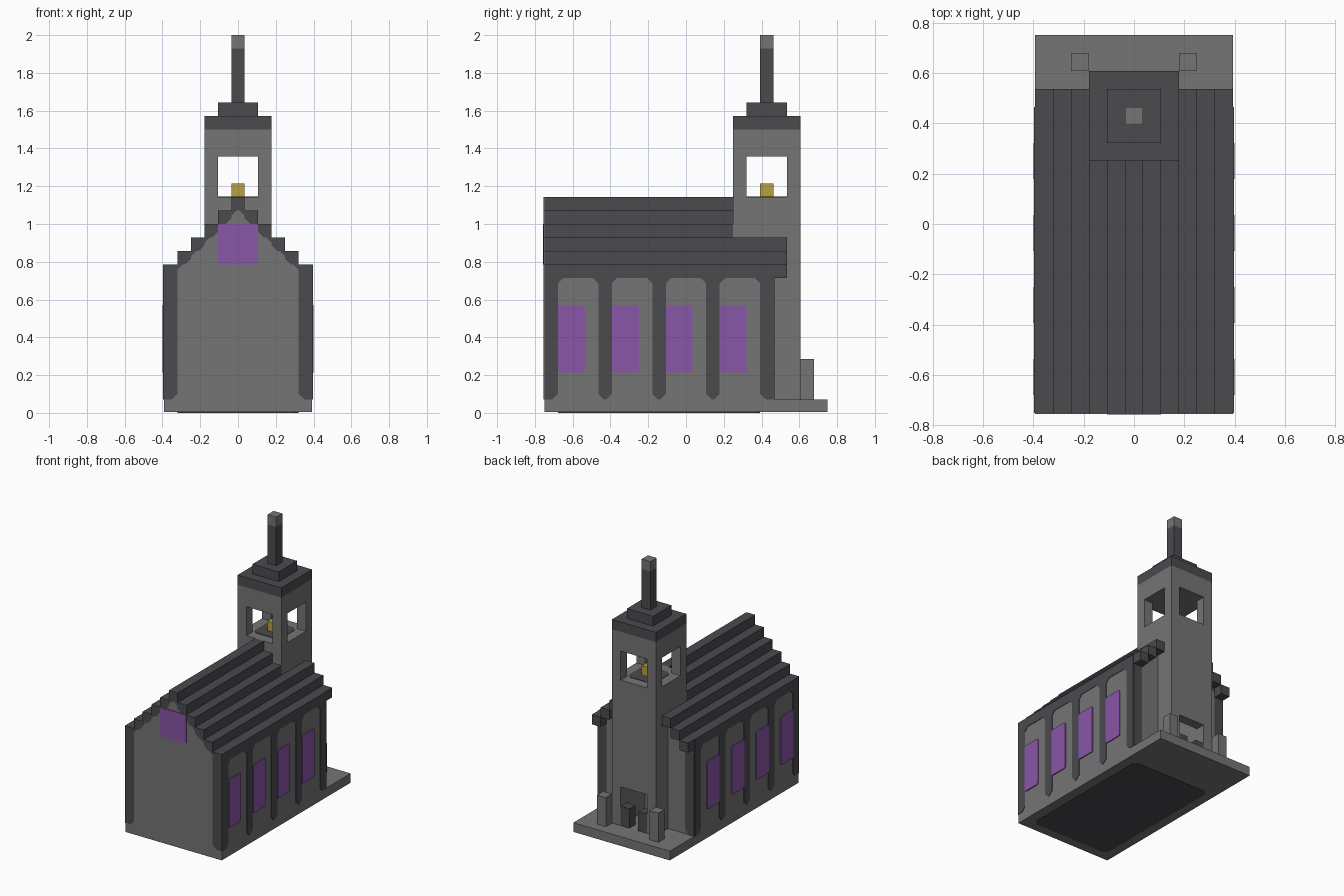
import bpy, bmesh
from mathutils import Vector

cube = bpy.data.objects.get("Cube")
if cube:
    bpy.data.objects.remove(cube, do_unlink=True)

U = 1 / 14            # one block
W, D = 11, 21         # plan size in blocks
SKIN = 0.05           # thickness of painted plates, in blocks


def material(name, rgb):
    m = bpy.data.materials.new(name)
    m.use_nodes = True
    m.diffuse_color = (*rgb, 1)
    m.node_tree.nodes["Principled BSDF"].inputs["Base Color"].default_value = (*rgb, 1)
    return m


STONE = material("grey_stone", (0.178, 0.178, 0.178))
SLATE = material("dark_slate", (0.070, 0.069, 0.078))
GLASS = material("purple_glass", (0.25, 0.093, 0.386))
GOLD = material("gold", (0.479, 0.352, 0.048))


def prism(name, pts, axis, a0, a1, mat, mirror=False):
    """Extrude a 2D outline along an axis, optionally with a left-right copy."""
    place = {"x": lambda u, v, a: (a, u, v),
             "y": lambda u, v, a: (u, a, v),
             "z": lambda u, v, a: (u, v, a)}[axis]
    bm = bmesh.new()
    for flip in ([False, True] if mirror else [False]):
        rings = []
        for a in (a0, a1):
            ring = []
            for u, v in pts:
                x, y, z = place(u, v, a)
                x = W - x if flip else x
                ring.append(bm.verts.new(Vector((x - W / 2, y - D / 2, z)) * U))
            rings.append(ring)
            bm.faces.new(ring)
        n = len(pts)
        for i in range(n):
            j = (i + 1) % n
            bm.faces.new((rings[0][i], rings[0][j], rings[1][j], rings[1][i]))
    bmesh.ops.recalc_face_normals(bm, faces=bm.faces)
    me = bpy.data.meshes.new(name)
    bm.to_mesh(me)
    bm.free()
    me.materials.append(mat)
    ob = bpy.data.objects.new(name, me)
    bpy.context.collection.objects.link(ob)
    return ob


def rect(u0, u1, v0, v1):
    return [(u0, v0), (u1, v0), (u1, v1), (u0, v1)]


def box(name, x, y, z, mat, mirror=False):
    return prism(name, rect(*x, *y), "z", *z, mat, mirror)


def chamfer(pts, c, closed=False):
    """Cut every corner of a chain (its ends stay when it is open)."""
    out, n = [], len(pts)
    for i, p in enumerate(pts):
        if not closed and i in (0, n - 1):
            out.append(p)
            continue
        p = Vector(p)
        for q in (pts[i - 1], pts[(i + 1) % n]):
            out.append(tuple(p + (Vector(q) - p).normalized() * c))
    return out


def stairs(n, top):
    pts = [(0, 1)]
    for i in range(n):
        pts += [(i, top + i), (i + 1, top + i)]
    return pts


def gable(top):
    return stairs(6, top) + [(W - u, v) for u, v in reversed(stairs(5, top))]


# Ground slab and dark floor seen from beneath
box("ground_slab", (0, W), (0, D), (SKIN, 1), STONE)
prism("floor_underside", chamfer(rect(1, 10, 1, 16), 0.4, True), "z", 0, SKIN * 2, SLATE)

# Nave body, and the wings either side of the tower
prism("nave", gable(10), "y", 0, 14, STONE)
prism("nave_wings", stairs(3, 10) + [(3, 1)], "y", 14, 17, STONE, True)

# Stepped roof: lower courses run past the tower, upper ones stop at it
for i in range(6):
    box(f"roof_course_{i + 1}", (i, i + 1), (0, 18 if i < 3 else 14),
        (10 + i, 11 + i), SLATE, mirror=i < 5)


# Dark stepped trim on the gable ends
def gable_trim(name, n, y0, y1):
    inner = [(n, 9 + n)]
    for i in range(n - 1, 0, -1):
        inner += [(i + 1, 10 + i), (i, 10 + i)] if i < n - 1 else [(i, 10 + i)]
    inner += [(1, 1), (0, 1)]
    prism(name, stairs(n, 11)[1:] + chamfer(inner, 0.4), "y", y0, y1, SLATE, True)


prism("front_gable_face", gable(11), "y", -SKIN / 2, 0, STONE)
gable_trim("front_gable_trim", 6, -SKIN, 0)
gable_trim("back_gable_trim", 3, 17, 17 + SKIN)
prism("front_window", chamfer(rect(4, 7, 11, 14), 0.1, True), "y",
      -SKIN * 2, 0, GLASS)

# Side arcades: dark piers joined under the eaves, with a window in each bay
inner = [(0, 1)]
for y in range(0, 16, 4):
    inner += [(y + 1, 1), (y + 1, 10), (y + 4, 10), (y + 4, 1)]
    prism(f"side_windows_{y // 4 + 1}", chamfer(rect(y + 1, y + 3, 3, 8), 0.15, True),
          "x", -SKIN * 2, 0, GLASS, True)
inner.append((17, 1))
prism("side_piers", [(0, 11)] + chamfer(inner, 0.4) + [(17, 11)],
      "x", -SKIN, 0, SLATE, True)

# Tower, hollowed out, with a doorway and an open belfry
tower = box("tower", (3, 8), (14, 19), (1, 21), STONE)
cuts = [((4, 7), (15, 18), (0.5, 15)),
        ((4, 7), (17, 20), (0.5, 5)),
        ((2, 9), (15, 18), (16, 19)),
        ((4, 7), (13, 20), (16, 19))]
for c in cuts:
    cutter = box("tower_cutter", *c, STONE)
    cutter.hide_render = True
    mod = tower.modifiers.new("cut", "BOOLEAN")
    mod.operation, mod.solver, mod.object = "DIFFERENCE", "EXACT", cutter
    bpy.context.view_layer.objects.active = tower
    bpy.ops.object.modifier_apply(modifier=mod.name)
    bpy.data.objects.remove(cutter, do_unlink=True)

# Belfry floor and bell
prism("belfry_floor", chamfer(rect(4, 7, 15, 18), 0.4, True), "z", 16, 16 + SKIN, SLATE)
box("bell", (5, 6), (16, 17), (16, 17), GOLD)

# Tower roof and spire
box("tower_cap", (3, 8), (14, 19), (21, 22), SLATE)
box("tower_upper_cap", (4, 7), (15, 18), (22, 23), SLATE)
box("spire", (5, 6), (16, 17), (23, 27), SLATE)
box("spire_tip", (5, 6), (16, 17), (27, 28), STONE)

# Doorway posts
box("door_posts", (4, 5), (18, 19), (1, 3), SLATE, True)
box("entrance_posts", (2, 3), (19, 20), (1, 4), STONE, True)
